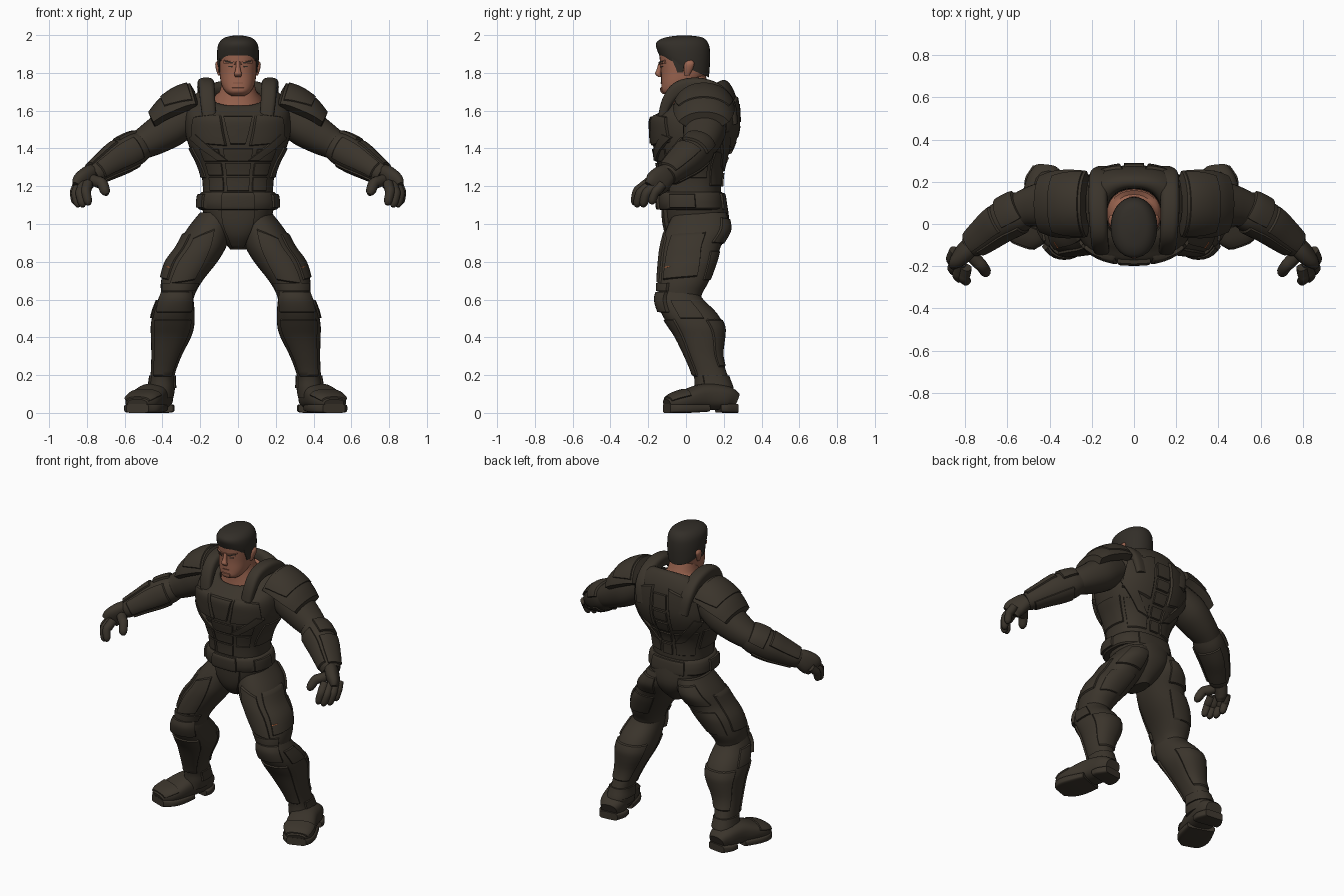
import bpy
import bmesh
import math
from mathutils import Vector

if "Cube" in bpy.data.objects:
    bpy.data.objects.remove(bpy.data.objects["Cube"])


def material(name, rgb):
    mat = bpy.data.materials.new(name)
    mat.use_nodes = True
    colour = (*rgb, 1)
    mat.diffuse_color = colour
    bsdf = mat.node_tree.nodes["Principled BSDF"]
    bsdf.inputs["Base Color"].default_value = colour
    bsdf.inputs["Roughness"].default_value = 0.7
    return mat


ARMOUR = material("armour dark brown", (.043, .0345, .0245))
SKIN = material("skin", (.33, .13, .08))
HAIR = material("hair", (.032, .027, .021))
LIPS = material("lips", (.24, .09, .055))
AMBER = material("amber light", (.45, .12, .04))
X, Y, Z = Vector((1, 0, 0)), Vector((0, 1, 0)), Vector((0, 0, 1))
parts = []


def spline(p, q, r, s, f):
    """Smooth blend from q to r."""
    return q + f / 2 * (r - p + f * (2 * p - 5 * q + 4 * r - s + f * (3 * (q - r) + s - p)))


class Surface:
    """Smooth tube through rows of (x, y, z, side radius, front radius, tilt)."""

    def __init__(self, rows, power=2.2, ref=None):
        self.rows = [tuple(r) + (0,) * (6 - len(r)) for r in rows]
        self.power, self.ref, self.last = power, ref, len(rows) - 1

    def row(self, t):
        t = min(max(t, 0), self.last)
        i = min(int(t), self.last - 1)
        near = [self.rows[min(max(k, 0), self.last)] for k in range(i - 1, i + 3)]
        return [spline(*values, t - i) for values in zip(*near)]

    def height(self, z):
        """Row position at a given height, for upright tubes."""
        for i in range(self.last):
            lo, hi = self.rows[i][2], self.rows[i + 1][2]
            if min(lo, hi) <= z <= max(lo, hi) and lo != hi:
                return i + (z - lo) / (hi - lo)
        return 0 if abs(z - self.rows[0][2]) < abs(z - self.rows[-1][2]) else self.last

    def point(self, degrees, t, off=0):
        x, y, z, rx, ry, tilt = self.row(t)
        side, front = X, -Y
        if self.ref:
            axis = (Vector(self.row(t + .1)[:3]) - Vector(self.row(t - .1)[:3])).normalized()
            front = (self.ref - axis * self.ref.dot(axis)).normalized()
            side = axis.cross(front)
        s, c = math.sin(math.radians(degrees)), math.cos(math.radians(degrees))
        s, c = (math.copysign(abs(v) ** (2 / self.power), v) for v in (s, c))
        local = side * (rx + off) * s + front * (ry + off) * c
        local.z += tilt * local.y
        return Vector((x, y, z)) + local


def finish(name, bm, mat, mirror):
    mesh = bpy.data.meshes.new(name)
    bm.to_mesh(mesh)
    bm.free()
    mesh.materials.append(mat)
    obj = bpy.data.objects.new(name, mesh)
    bpy.context.collection.objects.link(obj)
    if mirror:
        mod = obj.modifiers.new("mirror", "MIRROR")
        mod.use_mirror_merge = False
    parts.append(obj)


def tube(name, surf, mat=ARMOUR, mirror=True, seg=32, sub=4):
    bm = bmesh.new()
    rings = [[bm.verts.new(surf.point(360 * k / seg, j / sub)) for k in range(seg)]
             for j in range(surf.last * sub + 1)]
    for lo, hi in zip(rings, rings[1:]):
        for k in range(seg):
            n = (k + 1) % seg
            bm.faces.new((lo[k], lo[n], hi[n], hi[k]))
    bm.faces.new(rings[0])
    bm.faces.new(rings[-1])
    bmesh.ops.recalc_face_normals(bm, faces=bm.faces)
    finish(name, bm, mat, mirror)


def plate(name, surf, corners, thick=.012, mat=ARMOUR, mirror=True, rim=-.006, n=10):
    """Raised panel: four (angle, height or row) corners laid on a surface."""
    if not surf.ref:
        corners = [(a, surf.height(h)) for a, h in corners]
    a, b, c, d = [Vector(p) for p in corners]
    steps = [0, .04] + [k / n for k in range(1, n)] + [.96, 1]
    bm = bmesh.new()
    grid = []
    for v in steps:
        grid.append([])
        for u in steps:
            angle, t = a.lerp(b, u).lerp(d.lerp(c, u), v)
            edge = u in (0, 1) or v in (0, 1)
            grid[-1].append(bm.verts.new(surf.point(angle, t, rim if edge else thick)))
    for lo, hi in zip(grid, grid[1:]):
        for k in range(len(steps) - 1):
            bm.faces.new((lo[k], lo[k + 1], hi[k + 1], hi[k]))
    bm.normal_update()
    mid = a.lerp(c, .5)
    face = min(bm.faces, key=lambda f: (f.calc_center_median() - surf.point(*mid, thick)).length)
    if face.normal.dot(surf.point(*mid, .1) - surf.point(*mid)) < 0:
        bmesh.ops.reverse_faces(bm, faces=bm.faces)
    finish(name, bm, mat, mirror)


def band(name, surf, a0, a1, lo, hi, **kw):
    plate(name, surf, [(a0, lo), (a1, lo), (a1, hi), (a0, hi)], **kw)


# Torso, with a neck opening that slopes down to the front
torso = Surface([(0, .025, 1.14, .185, .16), (0, .025, 1.24, .19, .163), (0, .025, 1.32, .215, .178),
                 (0, .035, 1.4, .255, .207), (0, .045, 1.48, .278, .225), (0, .05, 1.56, .28, .228),
                 (0, .065, 1.635, .262, .2, .2), (0, .06, 1.688, .2, .16, .42),
                 (0, .05, 1.685, .135, .125, .52), (0, .05, 1.61, .125, .115, .5)], 2.4)
tube("torso", torso, mirror=False, seg=48)
plate("chest_plate", torso, [(9, 1.41), (60, 1.43), (52, 1.57), (15, 1.6)], .014)
plate("sternum_plate", torso, [(-6, 1.42), (6, 1.42), (13, 1.58), (-13, 1.58)], .016, mirror=False)
plate("chest_chevron", torso, [(8, 1.33), (22, 1.33), (64, 1.46), (48, 1.48)], .018)
for k in range(3):
    z = 1.18 + .075 * k
    band("belly_plate", torso, -15, 15, z, z + .07, thick=.01, mirror=False)
    band("side_belly_plate", torso, 19, 50, z, z + .068, thick=.007)
plate("rib_plate", torso, [(58, 1.24), (118, 1.24), (118, 1.4), (66, 1.41)], .008)
plate("shoulder_blade_plate", torso, [(120, 1.44), (170, 1.38), (172, 1.64), (128, 1.6)], .012)
plate("back_strap", torso, [(150, 1.3), (171, 1.27), (135, 1.5), (118, 1.48)], .016)
plate("lower_back_plate", torso, [(124, 1.2), (168, 1.2), (170, 1.36), (122, 1.39)], .007)
for k in range(5):
    z = 1.2 + .085 * k
    band("spine_plate", torso, 173, 187, z, z + .07, thick=.012, mirror=False)

# Collar straps hugging the shoulders
strap = Surface([(.15, -.13, 1.55, .02, .035), (.16, -.1, 1.645, .03, .04), (.165, -.04, 1.715, .04, .042),
                 (.17, .06, 1.733, .042, .045), (.17, .16, 1.705, .04, .045), (.165, .225, 1.635, .035, .045),
                 (.15, .245, 1.53, .03, .04)], 3, X)
tube("collar_strap", strap)

# Belt and pelvis
pelvis = Surface([(0, .05, .865, .04, .08), (0, .055, .93, .1, .14), (0, .06, 1.01, .17, .168),
                  (0, .05, 1.12, .195, .165)], 2.3)
tube("pelvis", pelvis, mirror=False)
plate("groin_plate", pelvis, [(-28, .875), (28, .875), (24, 1.1), (-24, 1.1)], .018, mirror=False)
belt = Surface([(0, .03, 1.075, .195, .165), (0, .03, 1.085, .213, .178), (0, .025, 1.15, .208, .176),
                (0, .025, 1.17, .19, .165)], 2.5)
tube("belt", belt, mirror=False, seg=48, sub=2)
band("buckle", belt, -20, 20, 1.08, 1.165, mirror=False)
band("belt_pouch", belt, 55, 95, 1.085, 1.155, thick=.01)
band("rear_belt_plate", belt, 150, 210, 1.08, 1.16, thick=.01, mirror=False)

# Thighs
first_leg_part = len(parts)
thigh = Surface([(.1, .075, 1.06, .09, .14), (.14, .062, .97, .12, .168), (.18, .027, .88, .13, .157),
                 (.232, .01, .8, .135, .15), (.285, -.012, .7, .11, .135), (.305, -.03, .63, .09, .115),
                 (.31, -.03, .57, .08, .1)], 2.2)
tube("thigh", thigh)
plate("front_thigh_plate", thigh, [(-35, .7), (30, .68), (28, .93), (-12, .98)], .01)
plate("outer_thigh_plate", thigh, [(38, .7), (118, .72), (105, .96), (42, .95)], .01)
plate("rear_thigh_plate", thigh, [(135, .7), (215, .7), (205, .86), (130, .86)], .006)
plate("seat_plate", thigh, [(125, .9), (205, .89), (195, 1.02), (135, 1.03)], .01)
band("lower_thigh_band", thigh, -60, 60, .645, .69)
plate("thigh_light", thigh, [(42, .768), (58, .772), (58, .776), (42, .772)], .012, AMBER)

# Greaves and boots
greave = Surface([(.312, -.04, .65, .075, .1), (.318, -.03, .6, .094, .122), (.328, .015, .53, .11, .147),
                  (.335, .055, .46, .115, .145), (.343, .075, .4, .106, .125), (.367, .095, .3, .08, .096),
                  (.387, .13, .2, .064, .09), (.392, .145, .13, .07, .1), (.4, .145, .08, .07, .1)], 2.3)
tube("greave", greave)
plate("knee_plate", greave, [(-50, .53), (50, .53), (62, .64), (-62, .64)], .018)
plate("shin_plate", greave, [(-45, .19), (45, .19), (55, .5), (-55, .5)], .01)
plate("calf_plate", greave, [(125, .24), (235, .24), (250, .5), (110, .5)], .008)
band("knee_side_plate", greave, 68, 112, .5, .6, thick=.01)
band("ankle_plate", greave, 60, 300, .13, .2, thick=.008)
foot_rows = [(.405, .265, .06, .055, .045), (.412, .21, .08, .082, .063), (.44, .1, .085, .088, .07),
             (.478, 0, .07, .096, .052), (.505, -.06, .058, .086, .042), (.52, -.1, .045, .055, .028)]
boot = Surface(foot_rows, 2.7, Z)
tube("boot", boot)
band("toe_cap", boot, -75, 75, 3, 4.7, thick=.007)
sole = [(x, y * 1.02, .024, w + .007, .024) for x, y, z, w, h in foot_rows]
tube("heel_sole", Surface(sole[:2] + [(.42, .17, .024, .09, .022)], 5, Z))
tube("front_sole", Surface([(.444, .1, .026, .09, .02)] + sole[3:], 5, Z))

# The stance leans slightly to the right
for obj in parts[first_leg_part:]:
    obj.location.x = -.012

# Arms: angle -90 is the upper side
arm = Surface([(.24, .1, 1.58, .09, .1), (.35, .1, 1.515, .105, .115), (.44, .09, 1.46, .094, .105),
               (.51, .075, 1.42, .08, .09), (.57, .045, 1.385, .07, .08)], 2.2, -Y)
tube("upper_arm", arm)
forearm = Surface([(.5, .085, 1.42, .07, .08), (.55, .055, 1.395, .088, .096), (.63, .01, 1.35, .088, .092),
                   (.7, -.045, 1.305, .072, .08), (.755, -.09, 1.268, .06, .066),
                   (.775, -.105, 1.255, .053, .055)], 2.2, -Y)
tube("forearm", forearm)
band("elbow_plate", forearm, -165, -60, .5, 1.7, thick=.013)
band("top_forearm_plate", forearm, -140, -50, 1.85, 4.3, thick=.01)
band("front_forearm_plate", forearm, -40, 45, 1, 4, thick=.008)
band("under_forearm_plate", forearm, 60, 160, 1.2, 4, thick=.007)

# Layered shoulder guards, narrowing towards the arm
guard = Surface([(.17, .095, 1.605, .135, .14), (.24, .095, 1.585, .15, .155), (.31, .095, 1.55, .147, .16),
                 (.37, .095, 1.52, .13, .155), (.43, .095, 1.49, .098, .135)], 2.1, -Y)
plate("shoulder_guard", guard, [(-172, .5), (-8, .5), (-22, 4), (-158, 4)], rim=-.035, n=16)
plate("upper_shoulder_guard", guard, [(-162, .7), (-18, .7), (-38, 2.6), (-142, 2.6)], .018, n=16)

# Gloves
tube("palm", Surface([(.755, -.085, 1.275, .038, .048), (.79, -.12, 1.25, .042, .064),
                      (.825, -.155, 1.215, .038, .07), (.84, -.175, 1.185, .024, .058)],
                     2.4, Vector((-.6, .8, .1))), seg=20)
for name, size, base, knuckle, tip in [
        ("index_finger", 1, (.795, -.205, 1.215), (.805, -.258, 1.17), (.79, -.275, 1.1)),
        ("middle_finger", 1, (.82, -.185, 1.21), (.835, -.243, 1.16), (.82, -.263, 1.09)),
        ("ring_finger", 1, (.84, -.155, 1.21), (.858, -.21, 1.16), (.845, -.23, 1.09)),
        ("little_finger", .95, (.85, -.125, 1.21), (.866, -.165, 1.165), (.86, -.185, 1.105)),
        ("thumb", 1.15, (.775, -.145, 1.235), (.72, -.2, 1.215), (.695, -.24, 1.155))]:
    b, k, t = Vector(base), Vector(knuckle), Vector(tip)
    joints = [(b, .026), (b.lerp(k, .6), .027), (k, .025), (k.lerp(t, .7), .022), (t, .009)]
    tube(name, Surface([(*p, r * size, r * size) for p, r in joints], 2.2, X + Y), seg=12)

# Neck and head
tube("neck", Surface([(0, .03, 1.56, .13, .13), (0, .045, 1.655, .128, .12, .45), (0, .03, 1.71, .095, .1),
                      (0, .015, 1.8, .08, .085)]), SKIN, mirror=False)
head = Surface([(0, -.07, 1.678, .035, .03), (0, -.06, 1.7, .066, .068), (0, -.035, 1.74, .088, .096),
                (0, -.01, 1.8, .098, .122), (0, -.01, 1.86, .102, .128), (0, -.012, 1.92, .103, .128),
                (0, -.015, 1.97, .08, .1)], 2.3)
tube("head", head, SKIN, mirror=False)
tube("nose", Surface([(0, -.133, 1.86, .01, .01), (0, -.142, 1.82, .013, .013), (0, -.148, 1.795, .02, .016),
                      (0, -.138, 1.778, .015, .008)]), SKIN, mirror=False, seg=16)
tube("ear", Surface([(.097, .005, 1.785, .008, .012), (.104, .012, 1.82, .013, .023),
                     (.106, .018, 1.85, .014, .026), (.1, .02, 1.868, .006, .012)]), SKIN, seg=16)
plate("brow_ridge", head, [(5, 1.845), (44, 1.85), (42, 1.868), (5, 1.858)], .007, SKIN)
plate("eyebrow", head, [(10, 1.85), (38, 1.857), (36, 1.865), (10, 1.856)], .009, HAIR)
plate("eye", head, [(13, 1.829), (28, 1.831), (27, 1.837), (14, 1.836)], .002, HAIR, rim=-.002)
band("mouth", head, -15, 15, 1.743, 1.75, thick=.003, mat=LIPS, mirror=False)
band("chin", head, -20, 20, 1.69, 1.725, thick=.006, mat=SKIN, mirror=False)

# Hair, low at the nape and swept up to a narrower front
tube("hair", Surface([(0, -.01, 1.834, .106, .131, -.44), (0, -.013, 1.867, .11, .138, -.35),
                      (0, -.016, 1.92, .11, .144, -.18), (0, -.015, 1.96, .1, .135, -.06),
                      (0, -.012, 1.987, .07, .1), (0, -.01, 1.998, .02, .03)], 2.1), HAIR, mirror=False)
plate("sideburn", head, [(76, 1.8), (88, 1.8), (92, 1.87), (62, 1.88)], .004, HAIR)

# Smooth shading with sharp armour edges
bpy.ops.object.select_all(action="DESELECT")
for obj in parts:
    obj.select_set(True)
bpy.context.view_layer.objects.active = parts[0]
bpy.ops.object.shade_smooth_by_angle(angle=math.radians(38))
